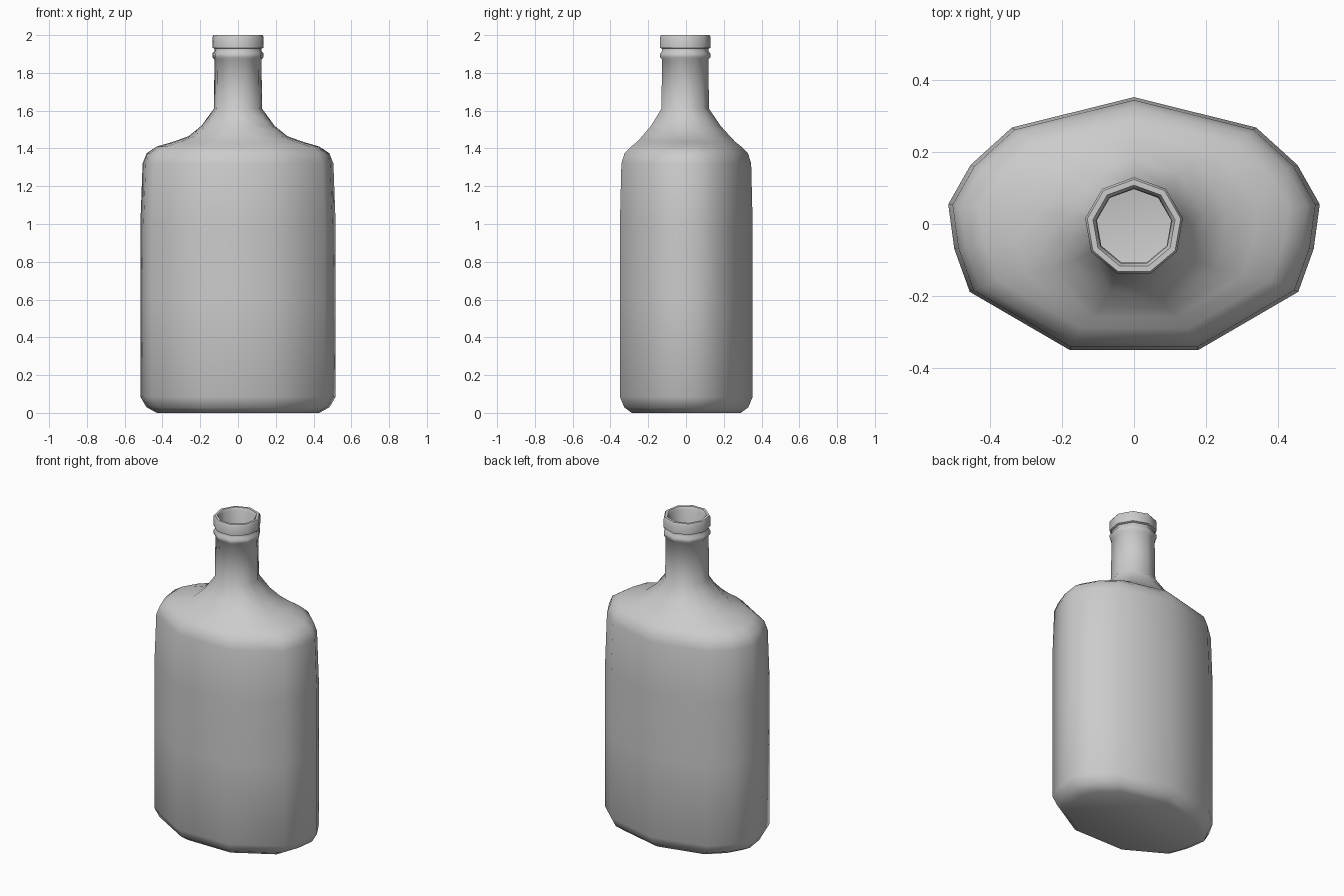
import bpy, bmesh
from math import radians, sin, cos
from mathutils import Vector

if "Cube" in bpy.data.objects:
    bpy.data.objects.remove(bpy.data.objects["Cube"])

# Right half of the body outline, back to front; mirrored to 13 corners
half = [(0, .355), (.34, .27), (.455, .165), (.517, .055), (.50, -.07), (.457, -.19), (.18, -.352)]
body = [Vector((x / .517, y / .355)) for x, y in half]

# Nine-sided neck outline with two edge midpoints, matching the body corners
nine = [Vector((sin(radians(40 * i)), cos(radians(40 * i)))) for i in range(5)]
neck = [nine[0], nine[1], (nine[1] + nine[2]) / 2, nine[2], (nine[2] + nine[3]) / 2, nine[3], nine[4]]

# Rings: height, half width, half depth, blend from body outline to neck outline
rings = [
    (0, .43, .29, 0), (.03, .485, .33, 0), (.085, .517, .353, 0),
    (.6, .517, .353, 0), (1.0, .517, .353, 0), (1.32, .505, .345, 0),
    (1.375, .483, .328, 0), (1.41, .43, .293, .05), (1.435, .345, .262, .15),
    (1.465, .262, .235, .3), (1.52, .195, .188, .65), (1.61, .130, .130, 1),
    # Neck, bead and lip
    (1.87, .126, .126, 1), (1.882, .137, .137, 1), (1.903, .137, .137, 1),
    (1.915, .126, .126, 1), (1.928, .126, .126, 1), (1.933, .138, .138, 1),
    (1.99, .138, .138, 1), (2.0, .132, .132, 1),
    # Mouth and inside of the neck
    (2.0, .116, .116, 1), (1.985, .107, .107, 1), (1.62, .105, .105, 1),
]

bm = bmesh.new()
loops = []
for z, rx, ry, t in rings:
    pts = [b.lerp(n, t) for b, n in zip(body, neck)]
    pts += [Vector((-p.x, p.y)) for p in reversed(pts[1:])]
    loops.append([bm.verts.new((p.x * rx, p.y * ry - .008 * t, z)) for p in pts])
bm.faces.new(loops[0])
for a, b in zip(loops, loops[1:]):
    for i in range(len(a)):
        j = (i + 1) % len(a)
        bm.faces.new((a[i], b[i], b[j], a[j]))
bmesh.ops.recalc_face_normals(bm, faces=bm.faces[:])
mesh = bpy.data.meshes.new("bottle")
bm.to_mesh(mesh)
bm.free()

bottle = bpy.data.objects.new("bottle", mesh)
bpy.context.collection.objects.link(bottle)
bpy.context.view_layer.objects.active = bottle
bottle.select_set(True)
bpy.ops.object.shade_smooth_by_angle(angle=radians(50))
